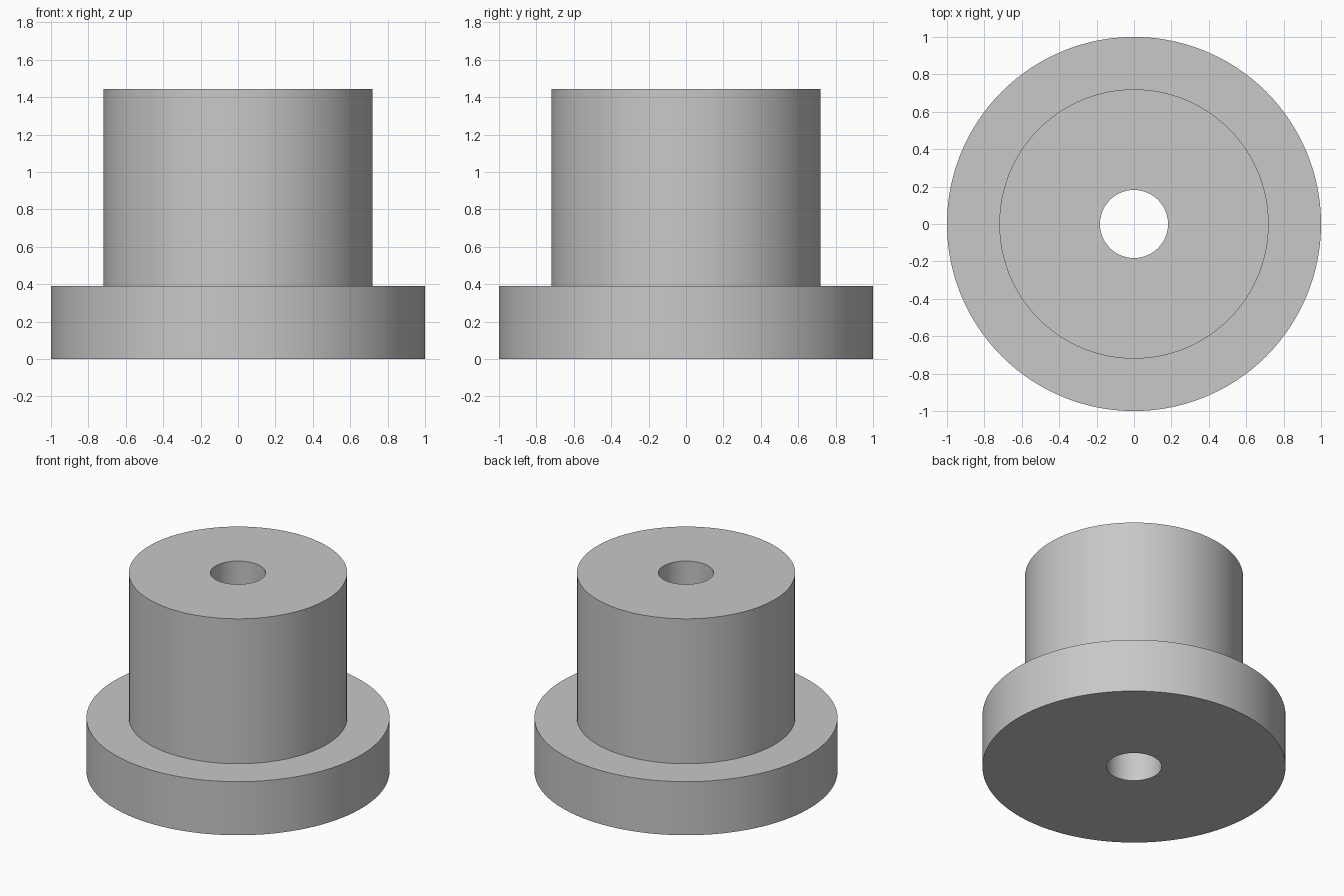
import bpy
import bmesh
import math

cube = bpy.data.objects.get("Cube")
if cube:
    bpy.data.objects.remove(cube, do_unlink=True)

FLANGE_RADIUS, BODY_RADIUS, BORE_RADIUS = 1.0, 0.72, 0.182
FLANGE_TOP, BODY_TOP = 0.39, 1.445
SEGMENTS = 128

# Plain grey material
grey = bpy.data.materials.new("light_grey")
grey.use_nodes = True
colour = (0.58, 0.58, 0.58, 1.0)
grey.diffuse_color = colour
grey.node_tree.nodes["Principled BSDF"].inputs["Base Color"].default_value = colour

# Closed half section of the bushing: flange, body and through bore
section = [
    (BORE_RADIUS, 0),
    (FLANGE_RADIUS, 0),
    (FLANGE_RADIUS, FLANGE_TOP),
    (BODY_RADIUS, FLANGE_TOP),
    (BODY_RADIUS, BODY_TOP),
    (BORE_RADIUS, BODY_TOP),
]

# Revolve the section about the z axis
bm = bmesh.new()
verts = [bm.verts.new((r, 0, z)) for r, z in section]
edges = [bm.edges.new((a, b)) for a, b in zip(verts, verts[1:] + verts[:1])]
bmesh.ops.spin(bm, geom=verts + edges, cent=(0, 0, 0), axis=(0, 0, 1),
               angle=math.tau, steps=SEGMENTS, use_merge=False)
bmesh.ops.remove_doubles(bm, verts=bm.verts[:], dist=0.0001)
bmesh.ops.recalc_face_normals(bm, faces=bm.faces[:])

mesh = bpy.data.meshes.new("flanged_bushing")
bm.to_mesh(mesh)
bm.free()
mesh.materials.append(grey)
bushing = bpy.data.objects.new("flanged_bushing", mesh)
bpy.context.collection.objects.link(bushing)

# Smooth round walls with crisp rims
bpy.ops.object.select_all(action="DESELECT")
bushing.select_set(True)
bpy.context.view_layer.objects.active = bushing
bpy.ops.object.shade_smooth_by_angle(angle=math.radians(30))
